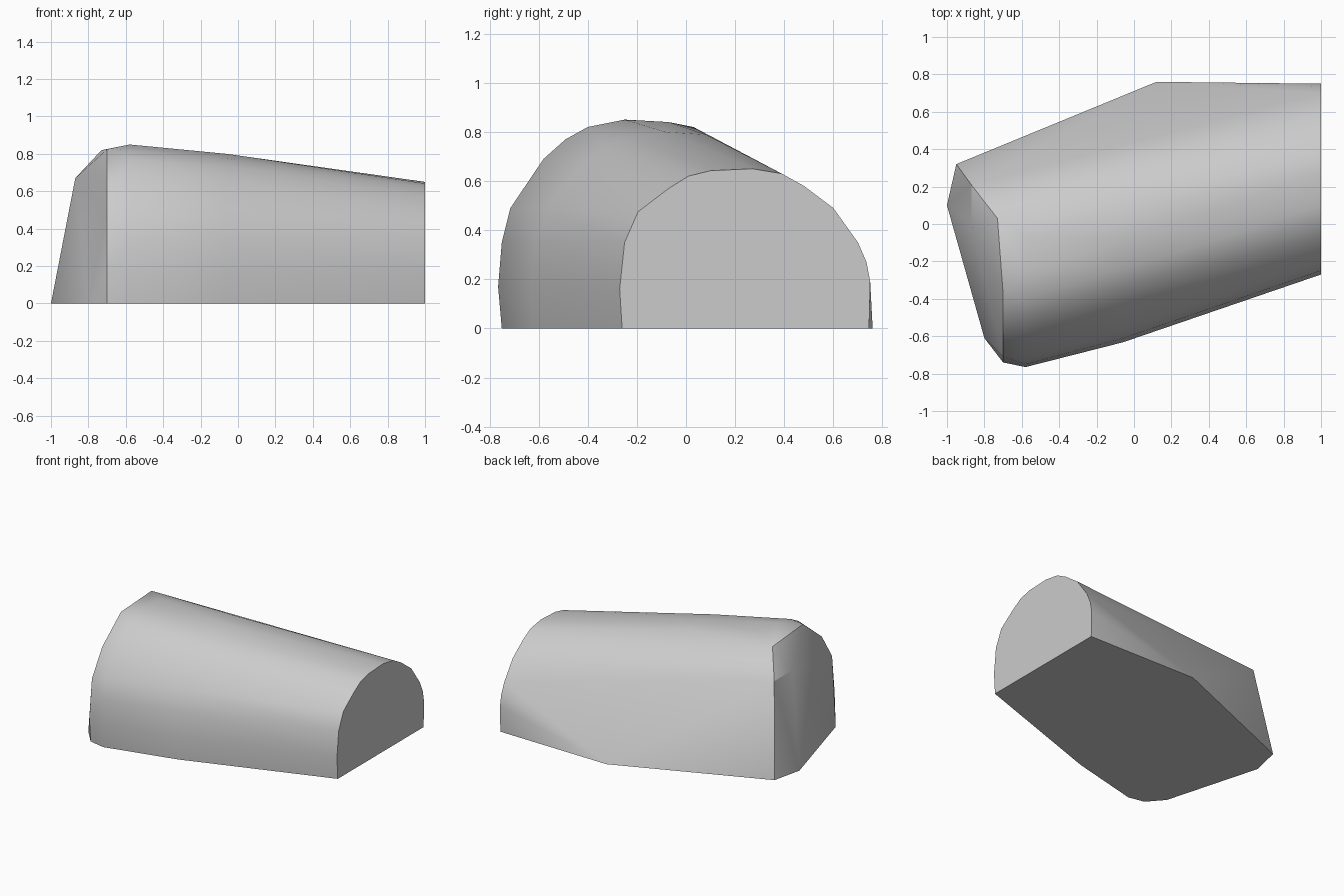
import bpy
import bmesh
import math
from mathutils import Vector

cube = bpy.data.objects.get("Cube")
if cube:
    bpy.data.objects.remove(cube, do_unlink=True)

# Arched sections as (y, z): wide end and narrow end, front foot over the crown
wide = [(-.75, 0), (-.765, .17), (-.75, .35), (-.715, .49), (-.58, .69),
        (-.49, .77), (-.4, .82), (-.25, .85), (-.07, .84)]
narrow = [(-.26, 0), (-.27, .16), (-.25, .35), (-.195, .475), (-.07, .57),
          (.01, .62), (.1, .642), (.27, .65), (.39, .63)]
# Rear half of the narrow end
narrow_rear = [(.48, .58), (.6, .49), (.7, .35), (.735, .27), (.75, .19), (.745, 0)]
# Chamfered rim next to the sloping end face
rim = [(-.725, 0), (-.74, .18), (-.71, .46), (-.59, .65), (-.37, .825)]
# Ground corners and upper corners of the sloping end and the flat back
corners = [(-.8, -.61, 0), (-1, .1, 0), (-.95, .32, 0), (.12, .76, 0),
           (-.87, .21, .67), (-.87, 0, .67), (-.73, .03, .82)]


def section(x, profile):
    return [Vector((x, y, z)) for y, z in profile]


# Slightly bulged middle section between the two arches
middle = []
last = len(wide) - 1
for i, (a, b) in enumerate(zip(section(-.58, wide), section(1, narrow))):
    k = i / last
    middle.append(a.lerp(b, .33) + Vector((0, -.035 * (1 - k), .018 * k)))

points = (section(-.58, wide) + middle + section(1, narrow + narrow_rear)
          + section(-.7, rim) + [Vector(c) for c in corners])

# Wrap one closed skin round the sections
bm = bmesh.new()
for p in points:
    bm.verts.new(p)
hull = bmesh.ops.convex_hull(bm, input=bm.verts[:])
loose = [v for v in bm.verts if not v.link_faces]
bmesh.ops.delete(bm, geom=loose, context='VERTS')
bmesh.ops.dissolve_limit(bm, angle_limit=math.radians(.5),
                         verts=bm.verts[:], edges=bm.edges[:])
bmesh.ops.recalc_face_normals(bm, faces=bm.faces[:])
mesh = bpy.data.meshes.new("tapered_block")
bm.to_mesh(mesh)
bm.free()

block = bpy.data.objects.new("tapered_block", mesh)
bpy.context.collection.objects.link(block)

# Plain grey surface
grey = bpy.data.materials.new("plain_grey")
grey.use_nodes = True
colour = (.6, .6, .6, 1)
grey.diffuse_color = colour
grey.node_tree.nodes["Principled BSDF"].inputs["Base Color"].default_value = colour
mesh.materials.append(grey)

# Soft arch with crisp ends
bpy.ops.object.select_all(action='DESELECT')
block.select_set(True)
bpy.context.view_layer.objects.active = block
bpy.ops.object.shade_smooth_by_angle(angle=math.radians(30))
